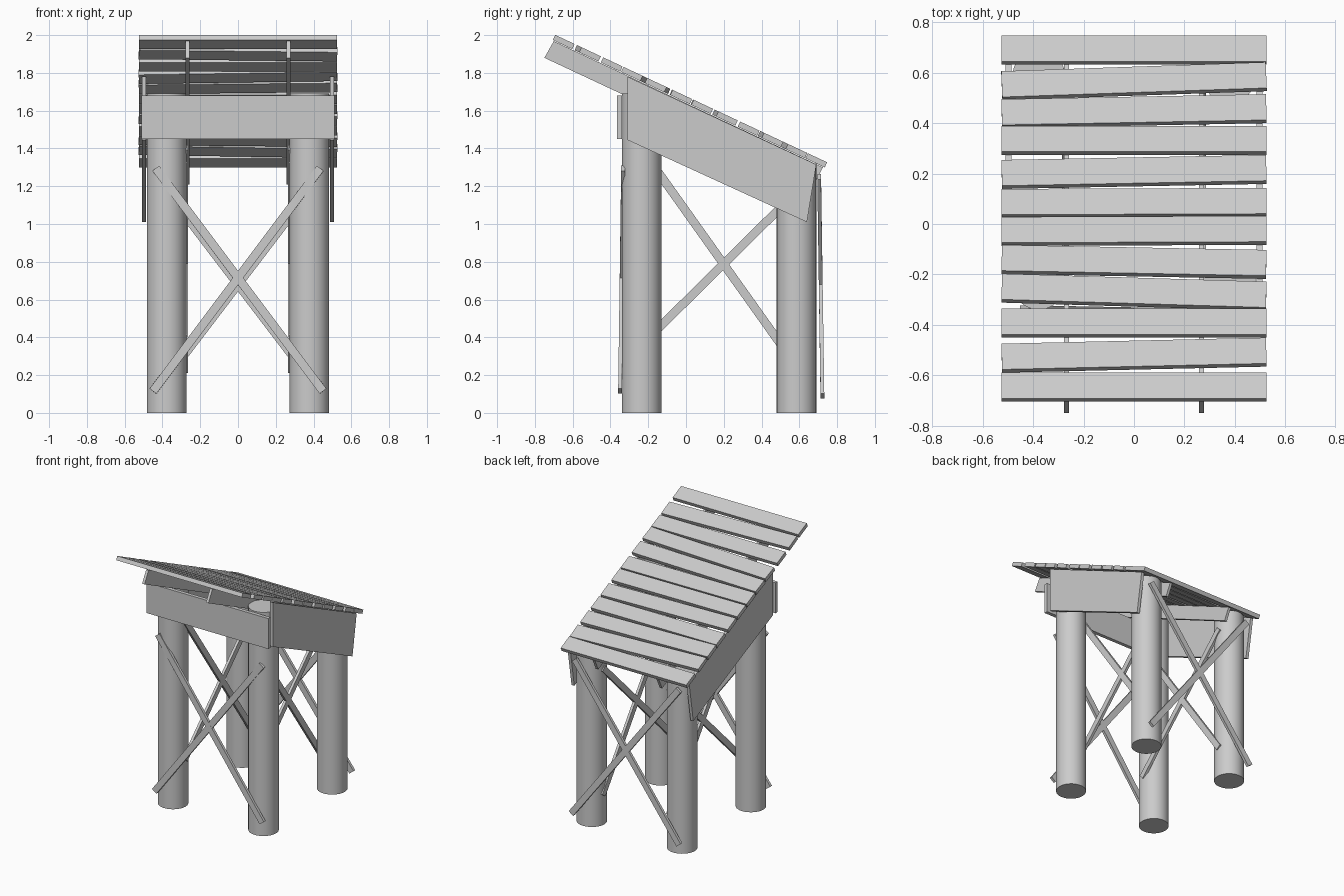
import bpy, bmesh, math
from mathutils import Vector, Matrix

if "Cube" in bpy.data.objects:
    bpy.data.objects.remove(bpy.data.objects["Cube"])

SLOPE = 0.4685                      # roof fall per unit of y
PITCH = math.atan(SLOPE)
ALONG = Vector((0, math.cos(PITCH), -math.sin(PITCH)))
NORMAL = Vector((0, math.sin(PITCH), math.cos(PITCH)))


def add_mesh(name, bm):
    bmesh.ops.recalc_face_normals(bm, faces=bm.faces)
    me = bpy.data.meshes.new(name)
    bm.to_mesh(me)
    bm.free()
    ob = bpy.data.objects.new(name, me)
    bpy.context.collection.objects.link(ob)
    return ob


def box(name, centre, size, axes=None):
    """Box with optional local x, y, z axes."""
    rot = Matrix(axes).transposed().to_4x4() if axes else Matrix()
    bm = bmesh.new()
    bmesh.ops.create_cube(bm, size=1)
    bm.transform(Matrix.Translation(centre) @ rot @ Matrix.Diagonal((*size, 1)))
    return add_mesh(name, bm)


def brace(name, p, q, face, width=0.045, thick=0.02):
    """Flat strip from p to q whose broad side looks along face."""
    p, q, face = Vector(p), Vector(q), Vector(face)
    d = (q - p).normalized()
    side = face.cross(d).normalized()
    n = d.cross(side)
    box(name, (p + q) / 2, ((q - p).length, width, thick), (d, side, n))


def side_profile(name, x, thick, pts):
    """Extrude a (y, z) outline across x."""
    bm = bmesh.new()
    f = bm.faces.new([bm.verts.new((x - thick / 2, y, z)) for y, z in pts])
    ext = bmesh.ops.extrude_face_region(bm, geom=[f])
    vs = [v for v in ext["geom"] if isinstance(v, bmesh.types.BMVert)]
    bmesh.ops.translate(bm, verts=vs, vec=(thick, 0, 0))
    add_mesh(name, bm)


def post(name, x, y, height):
    bpy.ops.mesh.primitive_cylinder_add(vertices=32, radius=0.105, depth=height,
                                        location=(x, y, height / 2))
    bpy.context.object.name = name
    bpy.ops.object.shade_smooth_by_angle()


for s, tag in ((-1, "left"), (1, "right")):
    # Round posts
    post("front_post_" + tag, s * 0.378, -0.235, 1.69)
    post("back_post_" + tag, s * 0.378, 0.585, 1.32)
    # Sloping side boards
    side_profile("side_board_" + tag, s * 0.4975, 0.023,
                 [(-0.31, 1.78), (0.69, 1.315), (0.64, 1.01), (-0.31, 1.445)])
    # Rafters under the roof
    side_profile("rafter_" + tag, s * 0.267, 0.02,
                 [(-0.70, 1.968), (0.725, 1.30), (0.68, 1.21), (-0.75, 1.88)])
    # Crossed side braces on the inner faces of the posts
    brace("side_brace_falling_" + tag, (s * 0.276, -0.24, 1.405),
          (s * 0.276, 0.60, 0.225), (1, 0, 0))
    brace("side_brace_rising_" + tag, (s * 0.276, -0.24, 0.355),
          (s * 0.276, 0.60, 1.185), (1, 0, 0))
    # Crossed front and back braces
    brace("front_brace_" + tag, (s * 0.435, -0.333, 1.295),
          (-s * 0.45, -0.349, 0.115), (0, 1, 0))
    brace("back_brace_" + tag, (s * 0.435, 0.705, 1.25),
          (-s * 0.45, 0.722, 0.09), (0, 1, 0))

# Front board
box("front_board", (0, -0.353, 1.565), (1.02, 0.027, 0.23))

# Roof planks: (top-surface y, rise of right end over left end)
planks = [(0.696, 0), (0.573, 0.036), (0.454, 0.02), (0.338, 0), (0.213, 0.02),
          (0.090, 0.004), (-0.021, 0.004), (-0.144, -0.02), (-0.264, -0.032),
          (-0.387, 0), (-0.514, 0.024), (-0.641, 0)]
for i, (y, rise) in enumerate(planks):
    skew = math.atan(rise / math.cos(PITCH) / 1.05)
    x_axis = Vector((math.cos(skew), 0, 0)) + ALONG * math.sin(skew)
    top = Vector((0, y, 2.0 - SLOPE * (y + 0.69)))
    box(f"roof_plank_{i + 1}", top - NORMAL * 0.015, (1.05, 0.113, 0.03),
        (x_axis, NORMAL.cross(x_axis), NORMAL))
